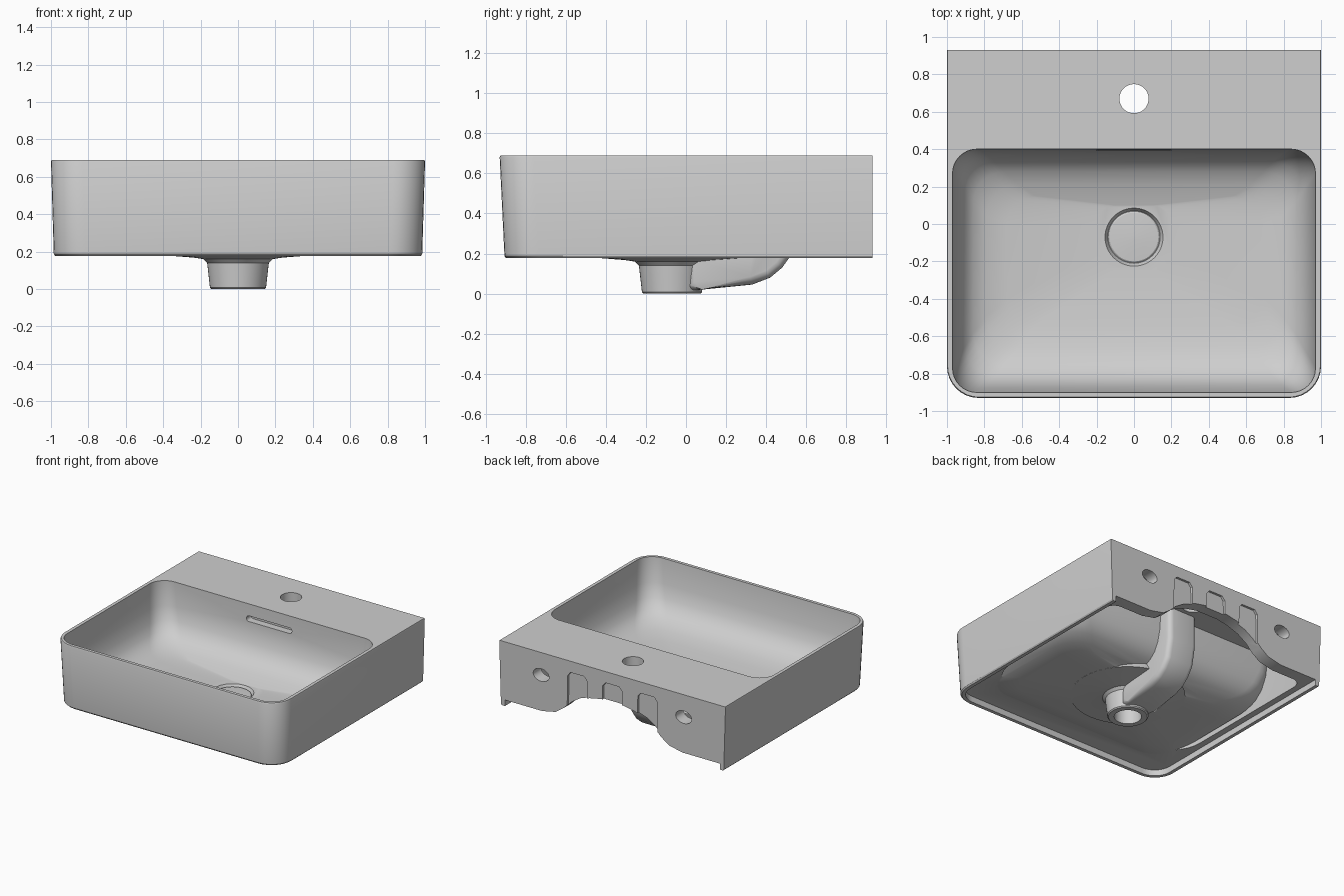
import bpy, bmesh, math

if "Cube" in bpy.data.objects:
    bpy.data.objects.remove(bpy.data.objects["Cube"], do_unlink=True)

ceramic = bpy.data.materials.new("grey ceramic")
ceramic.use_nodes = True
GREY = (0.62, 0.62, 0.62, 1)
ceramic.diffuse_color = GREY
ceramic.node_tree.nodes["Principled BSDF"].inputs["Base Color"].default_value = GREY


def finish(name, bm):
    bmesh.ops.recalc_face_normals(bm, faces=bm.faces[:])
    me = bpy.data.meshes.new(name)
    bm.to_mesh(me)
    bm.free()
    me.materials.append(ceramic)
    ob = bpy.data.objects.new(name, me)
    bpy.context.collection.objects.link(ob)
    return ob


def skin(name, rings, bevel=0):
    """Join equal rings of points with quads and cap both ends."""
    bm = bmesh.new()
    loops = [[bm.verts.new(p) for p in ring] for ring in rings]
    n = len(loops[0])
    for a, b in zip(loops, loops[1:]):
        for i in range(n):
            j = (i + 1) % n
            bm.faces.new((a[i], a[j], b[j], b[i]))
    caps = [bm.faces.new(loops[0]), bm.faces.new(loops[-1])]
    if bevel:
        edges = list({e for f in caps for e in f.edges})
        bmesh.ops.bevel(bm, geom=edges, offset=bevel, segments=4,
                        profile=0.5, affect='EDGES', clamp_overlap=True)
    return finish(name, bm)


def prism(name, profile, axis, start, end, bevel=0):
    place = {'X': lambda u, v, w: (w, u, v),
             'Y': lambda u, v, w: (u, w, v),
             'Z': lambda u, v, w: (u, v, w)}[axis]
    return skin(name, [[place(u, v, w) for u, v in profile] for w in (start, end)], bevel)


def outline(x, front, back, r_front, r_back=0, steps=8):
    """Rounded rectangle; a zero radius leaves a square corner."""
    pts = []
    corners = ((x, front, r_front, -90), (x, back, r_back, 0),
               (-x, back, r_back, 90), (-x, front, r_front, 180))
    for cx, cy, r, start in corners:
        ox, oy = cx - math.copysign(r, cx), cy - r * (1 if cy == back else -1)
        for k in range(steps + 1 if r else 1):
            a = math.radians(start + 90 * k / steps)
            pts.append((ox + r * math.cos(a), oy + r * math.sin(a)))
    return pts


def ellipse(cx, cy, rx, ry, n=32):
    return [(cx + rx * math.cos(math.tau * k / n), cy + ry * math.sin(math.tau * k / n))
            for k in range(n)]


def turned(name, y, points, n=48):
    """Stack of circles about a vertical axis."""
    return skin(name, [[(u, v, z) for u, v in ellipse(0, y, r, r, n)] for r, z in points])


def combine(target, tool, operation='DIFFERENCE'):
    mod = target.modifiers.new("cut", 'BOOLEAN')
    mod.operation, mod.solver, mod.object = operation, 'EXACT', tool
    with bpy.context.temp_override(object=target, active_object=target):
        bpy.ops.object.modifier_apply(modifier=mod.name)
    bpy.data.objects.remove(tool, do_unlink=True)


DRAIN_Y = -0.07

# Bowl levels: height, half width, front, back, corner radius
BOWL = [(0.75, 0.972, -0.905, 0.4, 0.13), (0.68, 0.97, -0.9, 0.4, 0.13),
        (0.5, 0.955, -0.88, 0.39, 0.14), (0.4, 0.93, -0.85, 0.365, 0.15),
        (0.335, 0.9, -0.81, 0.33, 0.16), (0.29, 0.86, -0.75, 0.28, 0.17),
        (0.256, 0.79, -0.66, 0.21, 0.17), (0.237, 0.68, -0.54, 0.15, 0.15),
        (0.208, 0.2, -0.25, 0.1, 0.1)]


def bowl_form(name, drop=0, side=0, behind=0):
    """Bowl volume, optionally thickened to give its outer skin."""
    return skin(name, [[(u, v, z - drop) for u, v in
                        outline(x + side, f - side, b + behind, r + side, r + side)]
                       for z, x, f, b, r in BOWL])


# Tapered outer block, square at the wall and rounded at the front
shell = [(0.177, 0.978, -0.898), (0.187, 0.985, -0.906), (0.68, 1.0, -0.93), (0.69, 0.997, -0.926)]
basin = skin("basin", [[(u, v, z) for u, v in outline(x, front, 0.93, 0.17)]
                       for z, x, front in shell])

# Hollow underside: rim recess plus cavity, leaving the bowl's outer skin
hollow = prism("hollow_cutter", outline(0.95, -0.87, 1.1, 0.14), 'Z', 0.1, 0.225)
combine(hollow, prism("cavity_cutter", outline(0.9, -0.62, 0.83, 0.3, 0.08), 'Z', 0.12, 0.6), 'UNION')
combine(hollow, bowl_form("bowl_skin", 0.035, 0.03, 0.06))
combine(basin, hollow)

# Underside swelling and drain pipe
combine(basin, turned("drain_pipe", DRAIN_Y, [
    (0.38, 0.26), (0.42, 0.182), (0.24, 0.168), (0.185, 0.16),
    (0.165, 0.14), (0.15, 0.008), (0.142, 0)]), 'UNION')

# Overflow channel from bowl back to drain
combine(basin, prism("overflow_channel", [
    (0, 0.015), (0.08, 0.02), (0.33, 0.045), (0.42, 0.08), (0.48, 0.13),
    (0.53, 0.2), (0.56, 0.35), (0.56, 0.62), (0.42, 0.62), (0.38, 0.36),
    (0.28, 0.25), (0, 0.19)], 'X', -0.13, 0.13, 0.04), 'UNION')

# Bowl interior
combine(basin, bowl_form("bowl_cutter"))

# Drain seat, pipe bore and tap hole
combine(basin, turned("seat_cutter", DRAIN_Y, [(0.165, 0.4), (0.158, 0.213), (0.14, 0.182)]))
combine(basin, turned("bore_cutter", DRAIN_Y, [(0.1, 0.3), (0.1, -0.1)]))
combine(basin, prism("tap_cutter", ellipse(0, 0.67, 0.078, 0.078), 'Z', 0.5, 0.8))

# Overflow slot in the bowl's back wall
slot = [(u, v + 0.575) for u, v in outline(0.2, -0.022, 0.022, 0.02, 0.02)]
combine(basin, prism("slot_cutter", slot, 'Y', 0.3, 0.45))

# Arch through the wall panel
half = [(0.62, 0.1), (0.62, 0.225), (0.5, 0.25), (0.43, 0.3), (0.37, 0.36),
        (0.29, 0.41), (0.2, 0.44), (0.1, 0.46)]
combine(basin, prism("arch_cutter", half + [(-x, z) for x, z in reversed(half)],
                     'Y', 0.75, 1.1))

# Shallow grooves and fixing holes in the wall panel
for x in (-0.31, 0, 0.31):
    groove = [(0.09, 0.3), (0.085, 0.57), (0.06, 0.6), (-0.06, 0.6), (-0.085, 0.57), (-0.09, 0.3)]
    combine(basin, prism("groove_cutter", [(x + u, v) for u, v in groove], 'Y', 0.912, 1.1))
for x in (-0.63, 0.63):
    combine(basin, prism("fixing_cutter", ellipse(x, 0.51, 0.07, 0.05), 'Y', 0.75, 1.1))

# Low plug in the drain
plug = turned("drain_plug", DRAIN_Y, [
    (0.13, 0.17), (0.138, 0.19), (0.13, 0.196), (0.07, 0.2), (0.01, 0.202)])

# Smooth shading with crisp edges
for ob in bpy.context.selected_objects:
    ob.select_set(False)
for ob in (basin, plug):
    ob.select_set(True)
bpy.context.view_layer.objects.active = basin
bpy.ops.object.shade_smooth_by_angle(angle=math.radians(30))
